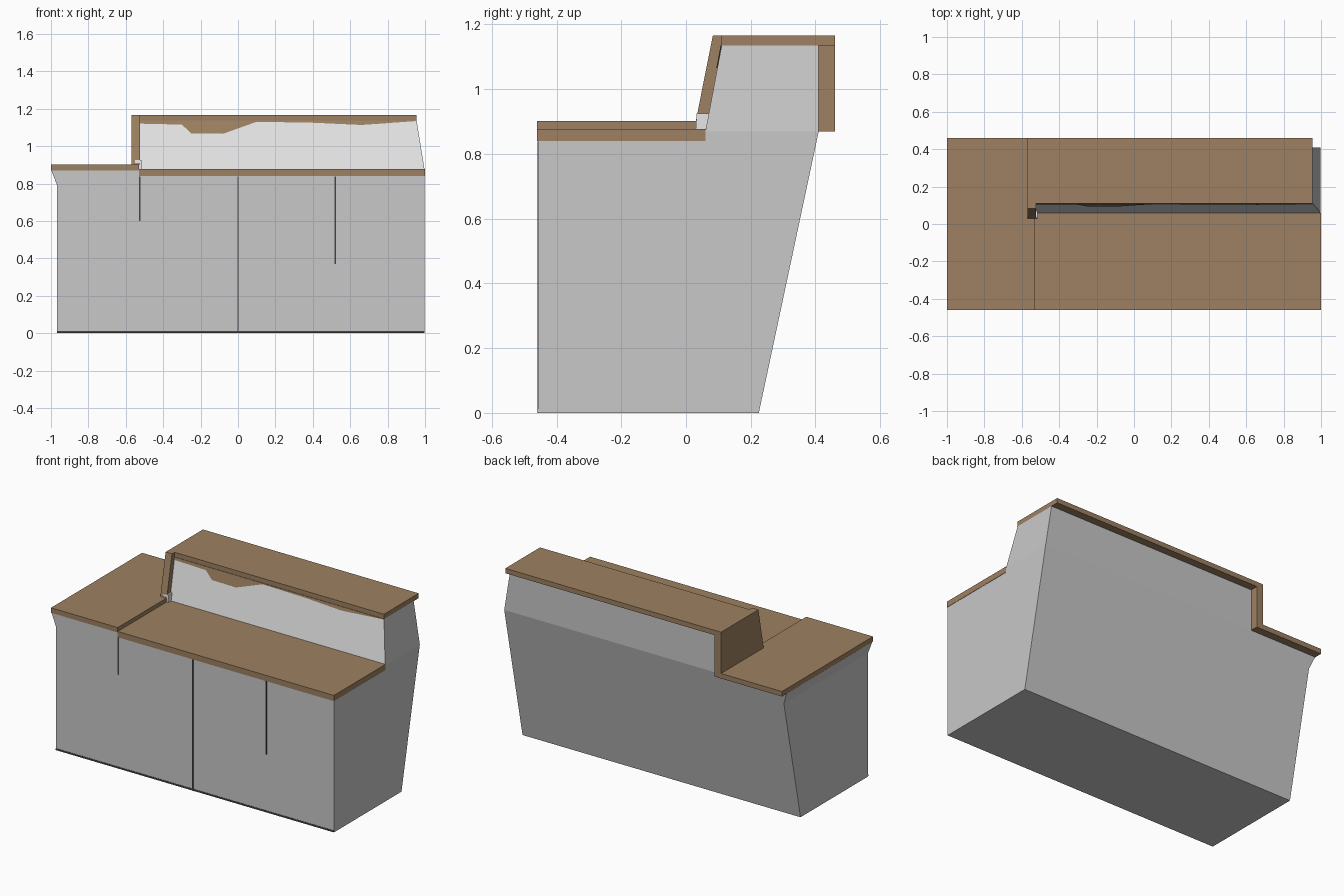
import bpy, bmesh

if "Cube" in bpy.data.objects:
    bpy.data.objects.remove(bpy.data.objects["Cube"])


def material(name, rgb):
    m = bpy.data.materials.new(name)
    m.diffuse_color = (*rgb, 1)
    m.use_nodes = True
    m.node_tree.nodes["Principled BSDF"].inputs["Base Color"].default_value = m.diffuse_color
    return m


GREY = material("light grey", (0.58, 0.58, 0.58))
WHITE = material("off white", (0.80, 0.80, 0.80))
WOOD = material("wood brown", (0.34, 0.22, 0.122))
DARK = material("seam dark grey", (0.06, 0.06, 0.06))


def loft(name, loop_a, loop_b, mat):
    """Closed solid between two matching point loops."""
    bm = bmesh.new()
    a = [bm.verts.new(p) for p in loop_a]
    b = [bm.verts.new(p) for p in loop_b]
    bm.faces.new(a)
    bm.faces.new(b[::-1])
    n = len(a)
    for i in range(n):
        j = (i + 1) % n
        bm.faces.new((a[i], b[i], b[j], a[j]))
    bmesh.ops.recalc_face_normals(bm, faces=bm.faces)
    me = bpy.data.meshes.new(name)
    bm.to_mesh(me)
    bm.free()
    me.materials.append(mat)
    ob = bpy.data.objects.new(name, me)
    bpy.context.collection.objects.link(ob)
    return ob


def prism(name, yz, x0, x1, mat):
    """Side profile extruded along x."""
    return loft(name, [(x0, y, z) for y, z in yz], [(x1, y, z) for y, z in yz], mat)


def box(name, x0, x1, y0, y1, z0, z1, mat):
    return prism(name, [(y0, z0), (y1, z0), (y1, z1), (y0, z1)], x0, x1, mat)


def back_y(z):      # leaning rear face
    return 0.225 + 0.185 * z / 0.87


def riser_y(z):     # sloped front of the raised part
    return 0.06 + 0.05 * (z - 0.87) / 0.265


F = -0.457          # front plane of the cabinet

# Cabinet: wing on the left, main part on the right
prism("wing_cabinet", [(F, 0), (0.225, 0), (0.41, 0.87), (F, 0.87)],
      -0.967, -0.528, GREY)
prism("main_cabinet", [(F, 0), (0.225, 0), (0.41, 0.87), (0.06, 0.87), (0.06, 0.84), (F, 0.84)],
      -0.528, 0.998, GREY)

# Flare under the wing top
flare = [(-0.967, 0.79), (-0.998, 0.87), (-0.967, 0.87)]
loft("wing_flare", [(x, F, z) for x, z in flare],
     [(x, back_y(z), z) for x, z in flare], GREY)

# Raised part, right end leaning inward; its front face is off white
section = [(0.06, 0.87, 0.998), (0.41, 0.87, 0.998), (0.41, 1.135, 0.955), (0.11, 1.135, 0.955)]
upper = loft("raised_cabinet", [(-0.53, y, z) for y, z, x in section],
             [(x, y, z) for y, z, x in section], GREY)
upper.data.materials.append(WHITE)
for face in upper.data.polygons:
    if face.normal.y < -0.8:
        face.material_index = 1

# Wooden tops
box("wing_top", -1.0, -0.528, -0.46, 0.46, 0.87, 0.902, WOOD)
box("main_top", -0.528, 1.0, -0.46, 0.06, 0.84, 0.877, WOOD)
box("raised_top", -0.53, 0.955, 0.11, 0.46, 1.135, 1.166, WOOD)

# Wooden end panel of the raised part, with a pale foot at its front
prism("end_panel", [(0.03, 0.90), (0.46, 0.87), (0.46, 1.166), (0.083, 1.166)],
      -0.57, -0.525, WOOD)
prism("end_panel_foot", [(0.03, 0.877), (0.07, 0.877), (0.075, 0.925), (0.033, 0.925)],
      -0.55, -0.515, WHITE)

# Uneven wood edging below the raised top
edge = [(-0.525, 1.12), (-0.30, 1.115), (-0.25, 1.068), (-0.08, 1.066),
        (0.10, 1.13), (0.40, 1.125), (0.66, 1.113), (0.76, 1.12), (0.955, 1.134)]
outline = edge + [(0.955, 1.136), (-0.525, 1.136)]
loft("riser_edging", [(x, riser_y(z) - 0.003, z) for x, z in outline],
     [(x, riser_y(z) + 0.001, z) for x, z in outline], WOOD)

# Door seams and base line
for x, z0 in ((-0.525, 0.60), (0.0, 0.0), (0.52, 0.37)):
    box("door_seam", x - 0.004, x + 0.004, F - 0.002, F + 0.001, z0, 0.838, DARK)
box("base_line", -0.967, 0.998, F - 0.002, F + 0.001, 0.002, 0.012, DARK)
